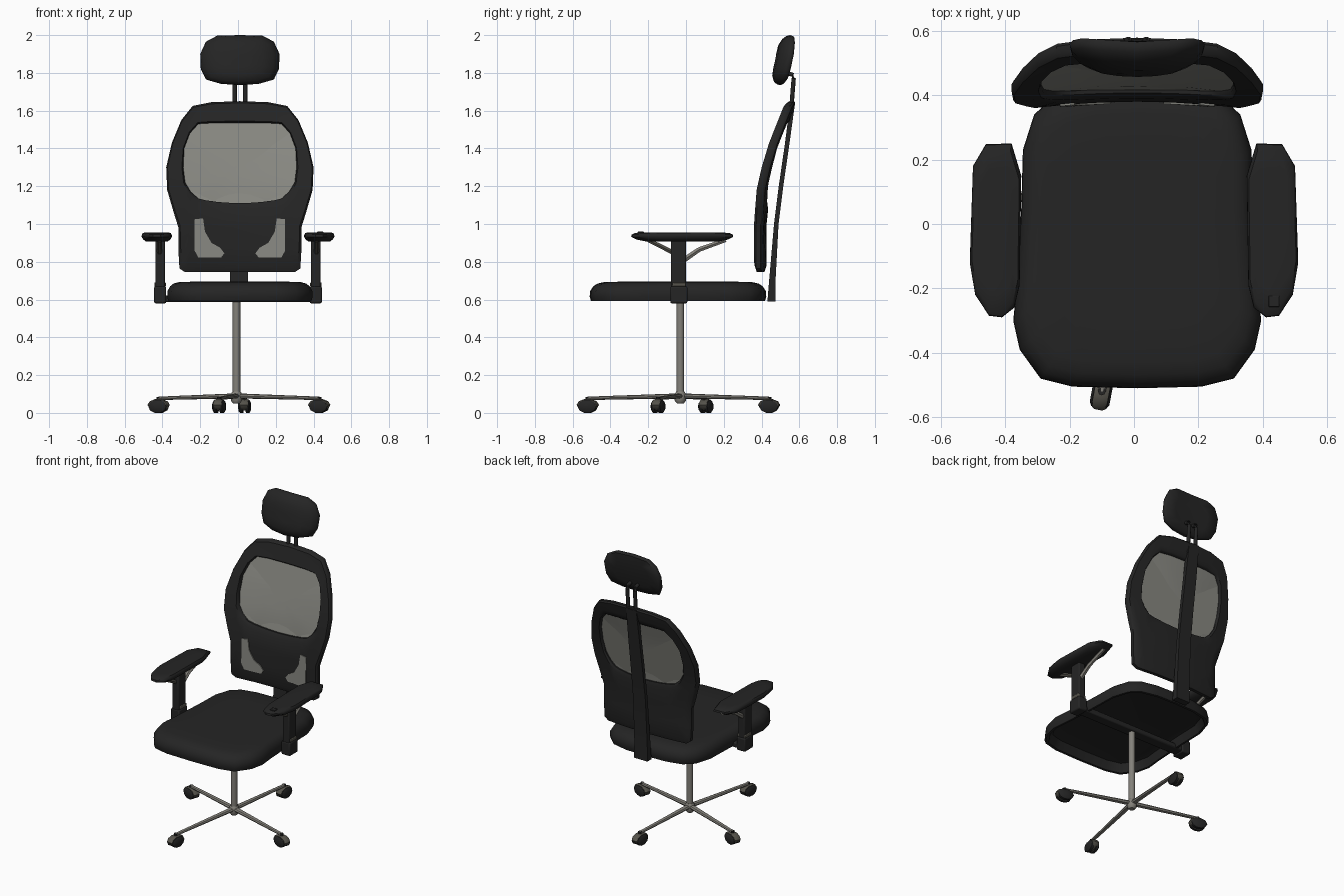
import bpy, bmesh, math
from mathutils import Vector

if "Cube" in bpy.data.objects:
    bpy.data.objects.remove(bpy.data.objects["Cube"])


def material(name, col):
    m = bpy.data.materials.new(name)
    m.diffuse_color = (*col, 1)
    m.use_nodes = True
    m.node_tree.nodes["Principled BSDF"].inputs["Base Color"].default_value = m.diffuse_color
    return m


BLACK = material("black fabric", (0.018, 0.018, 0.018))
MESH = material("grey mesh", (0.25, 0.25, 0.225))
METAL = material("grey metal", (0.23, 0.22, 0.195))
TAUPE = material("dark taupe", (0.09, 0.085, 0.07))
CX = 0.01  # the upholstery sits slightly right of centre


def loft(name, loops, mat, caps=True, closed=False, angle=40):
    """Skin a list of equally long point loops."""
    bm = bmesh.new()
    rows = [[bm.verts.new(p) for p in lp] for lp in loops]
    n = len(rows[0])
    pairs = list(zip(rows, rows[1:]))
    if closed:
        pairs.append((rows[-1], rows[0]))
    for a, b in pairs:
        for i in range(n):
            j = (i + 1) % n
            bm.faces.new((a[i], a[j], b[j], b[i]))
    if caps:
        bm.faces.new(rows[0])
        bm.faces.new(rows[-1])
    bmesh.ops.recalc_face_normals(bm, faces=bm.faces)
    me = bpy.data.meshes.new(name)
    bm.to_mesh(me)
    bm.free()
    me.materials.append(mat)
    ob = bpy.data.objects.new(name, me)
    bpy.context.collection.objects.link(ob)
    bpy.ops.object.select_all(action='DESELECT')
    bpy.context.view_layer.objects.active = ob
    ob.select_set(True)
    bpy.ops.object.shade_smooth_by_angle(angle=math.radians(angle))
    return ob


def mirror(half):
    """Complete a half outline whose first and last points are on x = 0."""
    return half + [(-x, v) for x, v in half[-2:0:-1]]


def box(name, c, s, mat, bevel=0.008):
    x, y, z = (v / 2 for v in s)
    loops = [[(c[0] + i * x, c[1] + j * y, c[2] + k * z)
              for i, j in ((-1, -1), (1, -1), (1, 1), (-1, 1))] for k in (-1, 1)]
    ob = loft(name, loops, mat)
    if bevel:
        b = ob.modifiers.new("bevel", 'BEVEL')
        b.width, b.segments = bevel, 2
    return ob


def tube(name, pts, radii, mat, sides=10, flat=1.0):
    """Sweep a round section along a few points."""
    pts = [Vector(p) for p in pts]
    loops = []
    for i, p in enumerate(pts):
        d = (pts[min(i + 1, len(pts) - 1)] - pts[max(i - 1, 0)]).normalized()
        u = d.cross(Vector((0, 0, 1)))
        u = u.normalized() if u.length > 0.01 else Vector((1, 0, 0))
        v = u.cross(d)
        loops.append([p + radii[i] * (u * math.cos(a) + v * flat * math.sin(a))
                      for a in (2 * math.pi * k / sides for k in range(sides))])
    return loft(name, loops, mat)


# Backrest: frame ring between an outer outline and the mesh window
PROFILE = [(0.70, .405), (1.0, .405), (1.2, .43), (1.4, .48), (1.5, .515), (1.6, .547), (1.7, .575)]


def back_y(x, z):
    for (z0, y0), (z1, y1) in zip(PROFILE, PROFILE[1:]):
        if z <= z1:
            break
    return y0 + (y1 - y0) * (z - z0) / (z1 - z0) - 0.2 * x * x


outer = mirror([(0, 1.65), (.15, 1.645), (.25, 1.625), (.31, 1.55), (.36, 1.43), (.39, 1.3), (.385, 1.18),
                (.35, 1.06), (.325, .98), (.325, .85), (.32, .765), (.29, .745), (.15, .745), (0, .745)])
window = mirror([(0, 1.535), (.14, 1.535), (.22, 1.53), (.265, 1.48), (.295, 1.4), (.3, 1.3), (.29, 1.22),
                 (.26, 1.17), (.22, 1.135), (.18, 1.125), (.14, 1.12), (.12, 1.117), (.07, 1.113), (0, 1.11)])


def back_loop(a, b, t, off):
    out = []
    for (x0, z0), (x1, z1) in zip(a, b):
        x, z = x0 + (x1 - x0) * t, z0 + (z1 - z0) * t
        out.append((x + CX, back_y(x, z) + off, z))
    return out


section = [(0, -.013), (.08, -.025), (.35, -.025), (.65, -.025), (.92, -.025), (1, -.012),
           (1, .01), (.92, .02), (.65, .02), (.35, .02), (.08, .02), (0, .01)]
loft("backrest_frame", [back_loop(outer, window, t, o) for t, o in section], BLACK, caps=False, closed=True)
middle = [(x * 0.02, 1.32 + (z - 1.32) * 0.02) for x, z in window]
loft("backrest_mesh", [back_loop(window, middle, t, 0) for t in (0, .35, .7, 1)], MESH)

# Lower lumbar panels, thin plates on the front
lumbar = [(.24, 1.025), (.195, 1.03), (.185, .96), (.15, .9), (.105, .875), (.082, .845),
          (.1, .822), (.22, .822), (.24, .86)]
for s, side in ((-1, "left"), (1, "right")):
    loft(side + "_lumbar_panel", [[(s * x + CX, back_y(x, z) + o, z) for x, z in lumbar]
                                  for o in (-.023, -.031)], MESH)

# Spine behind the backrest
spine = [(.453, .59, .05, .022), (.457, .7, .048, .017), (.478, 1.0, .046, .012), (.503, 1.2, .044, .012),
         (.535, 1.42, .042, .012), (.565, 1.645, .038, .013)]
loft("spine", [[(w * i + CX / 2, y + h * j, z) for i, j in ((-1, -1), (1, -1), (1, 1), (-1, 1))]
               for y, z, w, h in spine], BLACK)

# Headrest and its two rods
head = mirror([(0, 2.0), (.12, 1.997), (.18, 1.965), (.21, 1.9), (.207, 1.82), (.18, 1.765),
               (.1, 1.742), (0, 1.735)])


def head_loop(s, off):
    out = []
    for x, z in head:
        x, z = x * s, 1.865 + (z - 1.865) * s
        out.append((x + CX, .515 + off + (z - 1.865) * .2 + .6 * x * x, z))
    return out


loft("headrest", [head_loop(s, o) for s, o in
                  ((.25, -.045), (.6, -.043), (.85, -.028), (.97, -.008), (1, .01), (.95, .025), (.6, .035))],
     BLACK, angle=60)
for s, side in ((-1, "left"), (1, "right")):
    tube(side + "_headrest_rod", [(CX + s * .028, .555, 1.58), (CX + s * .028, .57, 1.77),
                                  (CX + s * .028, .565, 1.79), (CX + s * .028, .53, 1.8)], [.012] * 4, BLACK)

# Seat: cushion hollow underneath
seat = mirror([(0, .425), (.15, .42), (.26, .395), (.32, .34), (.355, .23), (.36, .05), (.375, -.2),
               (.385, -.3), (.365, -.39), (.3, -.48), (.2, -.505), (0, -.51)])
loft("seat", [[(x * s + CX, -.04 + (y + .04) * s, z) for x, y in seat] for z, s in
              ((.655, .8), (.645, .9), (.592, .95), (.592, .985), (.615, 1), (.645, .995),
               (.67, .96), (.685, .91), (.693, .83), (.695, .6))], BLACK)

# Arm crossbar under the seat
box("arm_crossbar", (0, -.035, .605), (.82, .07, .035), BLACK)

# Armrests
pad = [(.38, .25), (.46, .248), (.5, .18), (.51, -.12), (.493, -.22), (.45, -.285), (.41, -.29),
       (.372, -.26), (.355, -.19), (.35, .15)]
for s, side in ((-1, "left"), (1, "right")):
    loft(side + "_arm_pad", [[(s * (.43 + (x - .43) * k), -.02 + (y + .02) * k, z) for x, y in pad]
                             for z, k in ((.907, .7), (.918, .9), (.932, 1), (.944, .99), (.953, .92), (.955, .7))],
         BLACK)
    box(side + "_arm_post", (s * .412, -.04, .75), (.05, .08, .33), BLACK)
    box(side + "_arm_sleeve", (s * .412, -.038, .625), (.064, .09, .09), BLACK)
    box(side + "_arm_collar", (s * .412, -.036, .68), (.06, .07, .022), TAUPE, .004)
    tube(side + "_arm_front_strut", [(s * .415, -.2, .915), (s * .415, -.06, .845)], [.012, .014], TAUPE, 6)
    tube(side + "_arm_rear_strut", [(s * .415, -.01, .81), (s * .415, .07, .865), (s * .415, .21, .915)],
         [.016, .014, .012], METAL, 6)
box("arm_button", (.435, -.24, .955), (.034, .034, .008), BLACK, .002)

# Column and hub
C = Vector((-.008, -.03, 0))
tube("column", [C + Vector((0, 0, .06)), C + Vector((0, 0, .62))], [.02, .02], METAL, 16)
tube("hub", [C + Vector((0, 0, z)) for z in (.05, .065, .1, .112)], [.018, .03, .03, .022], METAL, 12)

# Four legs with twin-wheel casters
tips = {"front": (-.1, -.52), "right": (.43, -.148), "rear": (.035, .44), "left": (-.42, .105)}
for name, (x, y) in tips.items():
    tip = Vector((x, y, 0))
    d = (tip - C).normalized()
    n = Vector((-d.y, d.x, 0))
    up = Vector((0, 0, 1))
    tube(name + "_leg", [C + up * .09, tip + up * .077], [.018, .012], METAL, 8, .75)
    tube(name + "_caster_stem", [tip + up * .03, tip + up * .085], [.012, .012], BLACK, 8)

    def disc(part, offs, rx, rz, zc, mat):
        loft(name + part, [[tip + n * o + d * (rx * k * math.cos(a)) + up * (zc + rz * k * math.sin(a))
                            for a in (2 * math.pi * i / 10 for i in range(10))] for o, k in offs], mat)

    for s, w in ((-1, "_wheel_a"), (1, "_wheel_b")):
        disc(w, [(s * .008, 1), (s * .024, 1), (s * .031, .75)], .05, .035, .034, BLACK)
    disc("_caster_housing", [(-.022, .9), (-.012, 1), (.012, 1), (.022, .9)], .058, .032, .042, TAUPE)
